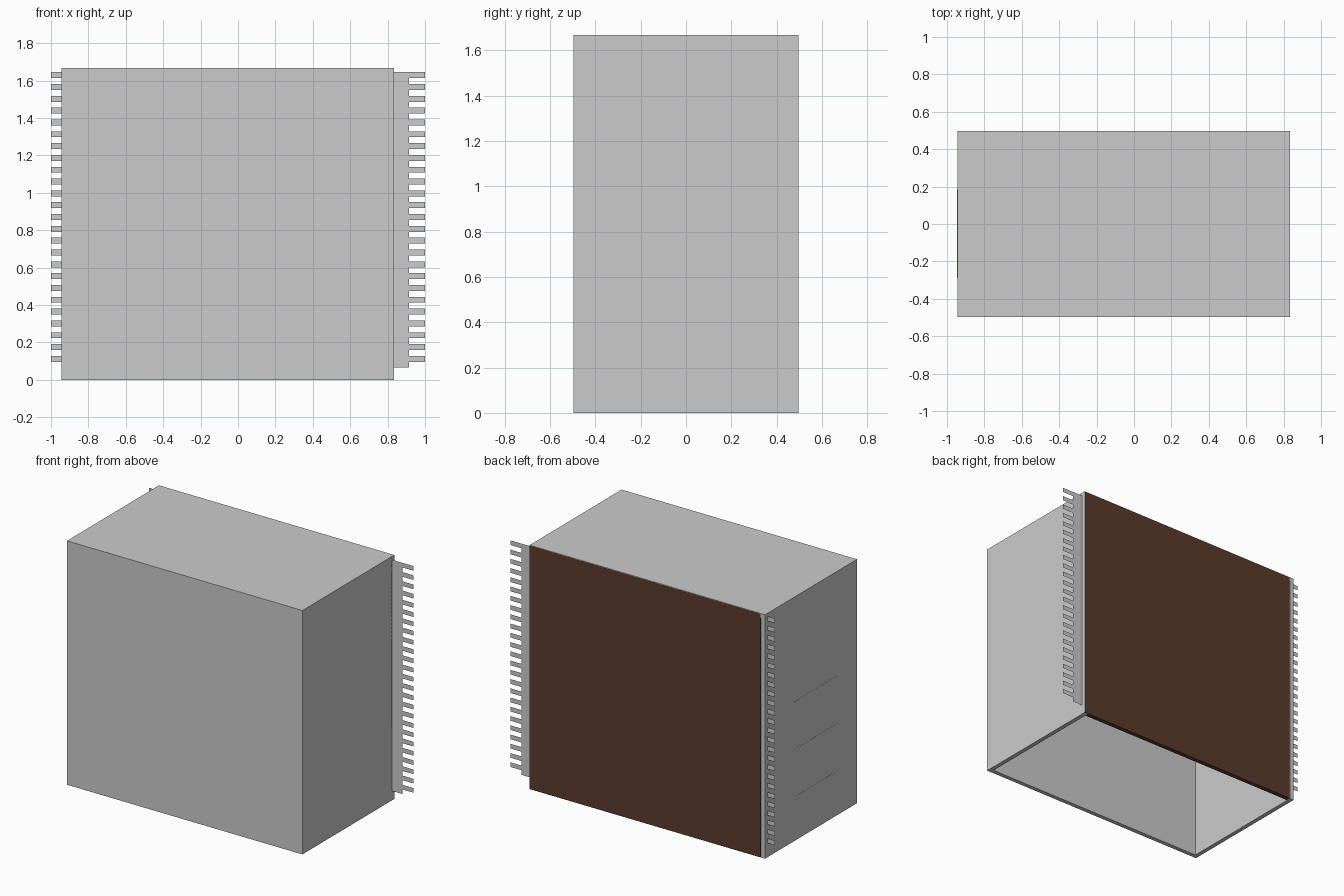
import bpy, bmesh

if "Cube" in bpy.data.objects:
    bpy.data.objects.remove(bpy.data.objects["Cube"])

X0, X1, Y0, Y1, H = -0.945, 0.835, -0.497, 0.496, 1.667
WALL = 0.03


def finish(bm, name, mat=None):
    mesh = bpy.data.meshes.new(name)
    bm.to_mesh(mesh)
    bm.free()
    obj = bpy.data.objects.new(name, mesh)
    bpy.context.collection.objects.link(obj)
    if mat:
        mesh.materials.append(mat)
    return obj


def box_mesh(x0, x1, y0, y1, z0, z1):
    bm = bmesh.new()
    bmesh.ops.create_cube(bm, size=1)
    bmesh.ops.scale(bm, vec=(x1 - x0, y1 - y0, z1 - z0), verts=bm.verts)
    bmesh.ops.translate(bm, vec=((x0 + x1) / 2, (y0 + y1) / 2, (z0 + z1) / 2), verts=bm.verts)
    bm.normal_update()
    return bm


# Cabinet shell: open at the bottom and the back, with thick walls
bm = box_mesh(X0, X1, Y0, Y1, 0, H)
openings = [f for f in bm.faces if f.normal.z < -0.5 or f.normal.y > 0.5]
bmesh.ops.delete(bm, geom=openings, context='FACES')
shell = finish(bm, "cabinet_shell")
solid = shell.modifiers.new("walls", 'SOLIDIFY')
solid.thickness = WALL
solid.offset = -1
solid.use_even_offset = True

# Brown back panel, leaving a narrow grey strip at one side
brown = bpy.data.materials.new("brown")
brown.diffuse_color = (0.104, 0.044, 0.026, 1)
brown.use_nodes = True
brown.node_tree.nodes["Principled BSDF"].inputs["Base Color"].default_value = brown.diffuse_color
finish(box_mesh(X0 + 0.035, X1, Y1 - WALL, Y1 + 0.001, 0, H - 0.004), "back_panel", brown)


# Flat toothed strips along both sides of the back
def comb(name, x_base, x_root, x_tip, y=0.469, top=1.645, pitch=0.0632, count=25):
    bm = bmesh.new()

    def quad(xa, xb, za, zb):
        bm.faces.new([bm.verts.new(p) for p in
                      ((xa, y, za), (xb, y, za), (xb, y, zb), (xa, y, zb))])

    for i in range(count):
        z = top - i * pitch
        quad(x_base, x_root, z - pitch, z - pitch / 2)
        quad(x_base, x_root, z - pitch / 2, z)
        quad(x_root, x_tip, z - pitch / 2, z)
    bmesh.ops.remove_doubles(bm, verts=bm.verts, dist=1e-5)
    bmesh.ops.dissolve_limit(bm, angle_limit=0.01, verts=bm.verts, edges=bm.edges)
    return finish(bm, name)


comb("right_toothed_strip", X1 - 0.01, 0.915, 1.0)
comb("left_toothed_strip", X0 + 0.025, X0 + 0.02, -1.0)

# Three thin horizontal marks on the left side
for i in range(3):
    z = 0.30 + i * 0.325
    finish(box_mesh(X0 - 0.001, X0 + 0.005, -0.29, 0.185, z - 0.002, z + 0.002),
           f"side_groove_line_{i + 1}")
